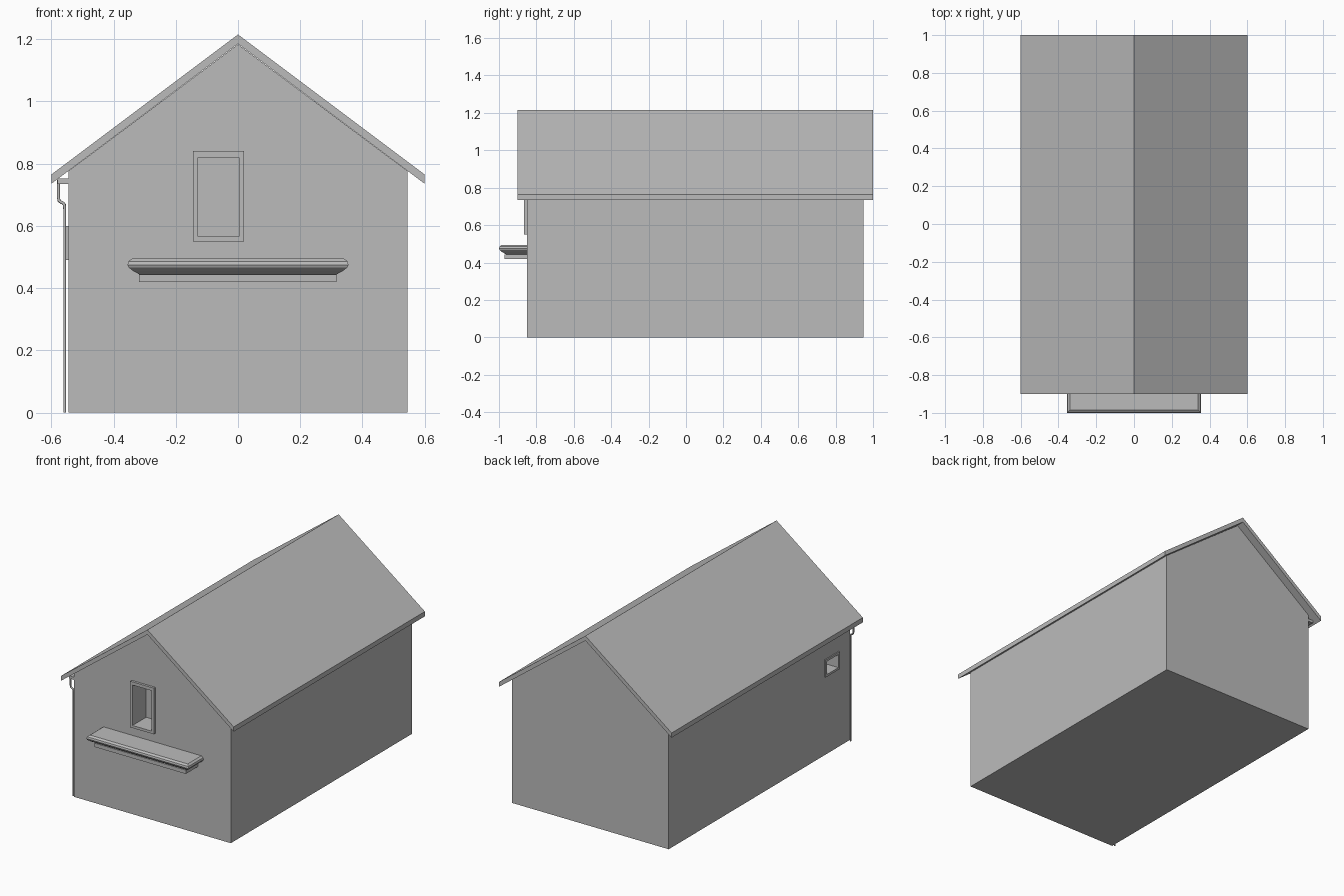
import bpy, bmesh

if "Cube" in bpy.data.objects:
    bpy.data.objects.remove(bpy.data.objects["Cube"])

grey = bpy.data.materials.new("plain_grey")
grey.diffuse_color = (0.5, 0.5, 0.5, 1)
grey.use_nodes = True
grey.node_tree.nodes["Principled BSDF"].inputs["Base Color"].default_value = grey.diffuse_color


def finish(name, bm):
    bmesh.ops.recalc_face_normals(bm, faces=bm.faces)
    me = bpy.data.meshes.new(name)
    bm.to_mesh(me)
    bm.free()
    me.materials.append(grey)
    ob = bpy.data.objects.new(name, me)
    bpy.context.collection.objects.link(ob)
    return ob


def loft(name, rings):
    """Skin closed rings of equal point count and cap both ends."""
    bm = bmesh.new()
    loops = [[bm.verts.new(p) for p in ring] for ring in rings]
    n = len(loops[0])
    for a, b in zip(loops, loops[1:]):
        for i in range(n):
            j = (i + 1) % n
            bm.faces.new((a[i], a[j], b[j], b[i]))
    bm.faces.new(loops[0])
    bm.faces.new(loops[-1])
    return finish(name, bm)


def prism(name, profile, y0, y1):
    return loft(name, [[(x, y, z) for x, z in profile] for y in (y0, y1)])


def box(name, x0, x1, y0, y1, z0, z1):
    return prism(name, [(x0, z0), (x1, z0), (x1, z1), (x0, z1)], y0, y1)


def cut(target, cutter):
    mod = target.modifiers.new("opening", 'BOOLEAN')
    mod.operation = 'DIFFERENCE'
    mod.solver = 'EXACT'
    mod.object = cutter
    cutter.hide_render = True
    cutter.hide_viewport = True


# Gabled body
W = 0.545
walls = prism("walls", [(-W, 0), (W, 0), (W, 0.776), (0, 1.183), (-W, 0.776)], -0.85, 0.95)

# Roof with a thin overhang all round
prism("roof", [(-0.6, 0.735), (0, 1.185), (0.6, 0.735),
               (0.6, 0.765), (0, 1.215), (-0.6, 0.765)], -0.9, 1.0)

# Soffit under the left eave
box("eave_gutter", -0.58, -W, -0.85, 0.95, 0.735, 0.752)

# Front window: raised frame and recess
front_frame = box("front_window_frame", -0.145, 0.02, -0.865, -0.849, 0.55, 0.84)
front_hole = box("front_window_cutter", -0.128, 0.003, -0.9, -0.73, 0.566, 0.82)
# Small window on the left wall
side_frame = box("side_window_frame", -0.552, -0.544, -0.74, -0.60, 0.49, 0.60)
side_hole = box("side_window_cutter", -0.6, -0.42, -0.726, -0.614, 0.504, 0.586)
for target, cutter in ((front_frame, front_hole), (side_frame, side_hole),
                       (walls, front_hole), (walls, side_hole)):
    cut(target, cutter)

# Shelf with a rounded edge, plus the support under it
rings = []
for inset, z in ((0.04, 0.443), (0.018, 0.455), (0.004, 0.466), (0, 0.475),
                 (0.003, 0.486), (0.015, 0.495)):
    x, y = 0.355 - inset, -1.0 + inset
    rings.append([(-x, y, z), (x, y, z), (x, -0.849, z), (-x, -0.849, z)])
loft("shelf", rings)
box("shelf_support", -0.318, 0.316, -0.97, -0.849, 0.42, 0.444)


# Drain pipe: swan neck and straight run
def pipe(name, points, radius):
    cu = bpy.data.curves.new(name, 'CURVE')
    cu.dimensions = '3D'
    cu.bevel_depth = radius
    cu.bevel_resolution = 2
    cu.use_fill_caps = True
    sp = cu.splines.new('POLY')
    sp.points.add(len(points) - 1)
    for p, (x, z) in zip(sp.points, points):
        p.co = (x, -0.84, z, 1)
    cu.materials.append(grey)
    bpy.context.collection.objects.link(bpy.data.objects.new(name, cu))


pipe("drain_neck", [(-0.577, 0.748), (-0.577, 0.692), (-0.575, 0.681), (-0.569, 0.676),
                    (-0.562, 0.673), (-0.558, 0.668), (-0.557, 0.655)], 0.005)
pipe("drain_pipe", [(-0.557, 0.66), (-0.557, 0.0)], 0.0045)
